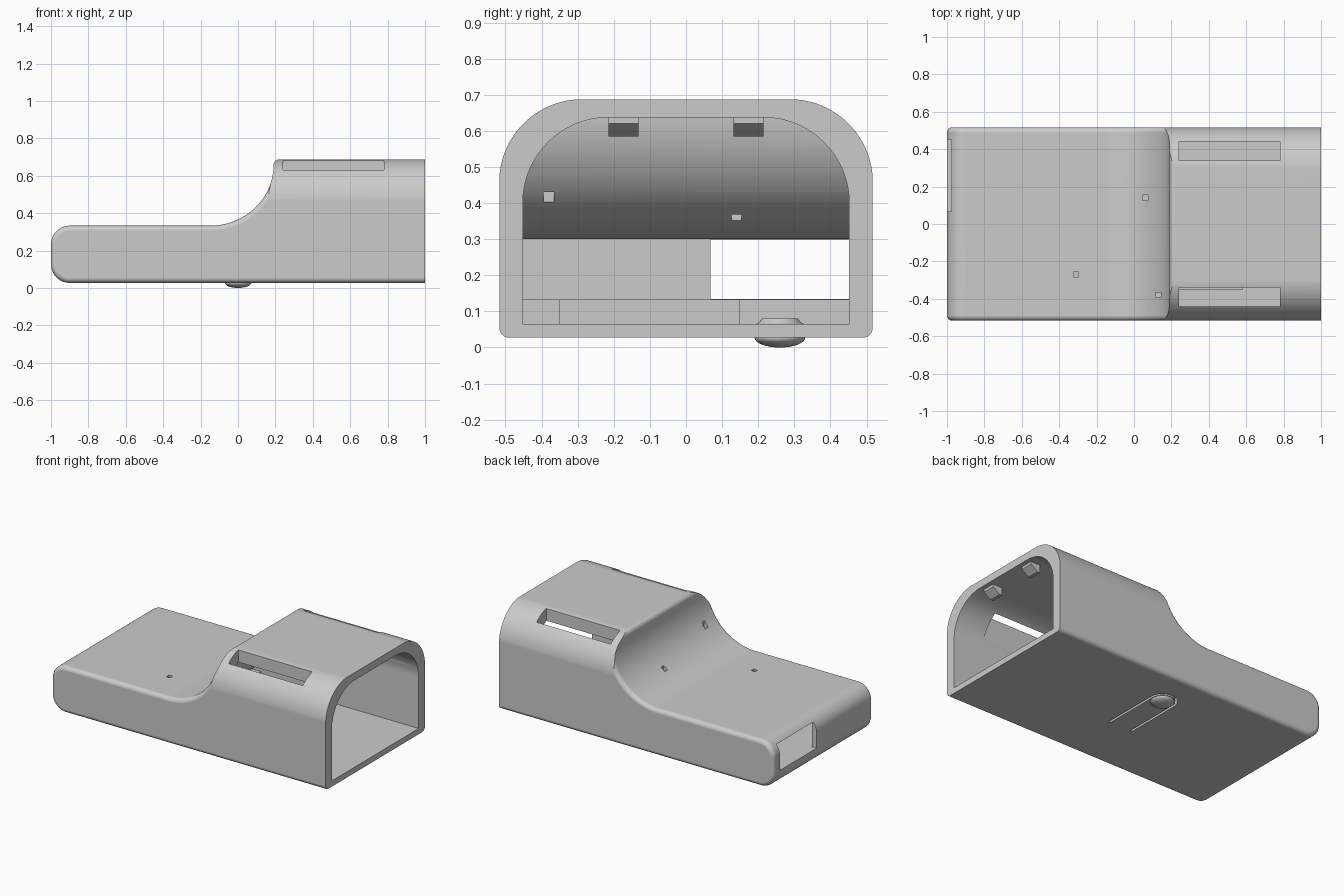
import bpy
import bmesh
from math import sin, cos, pi, radians
from mathutils import Vector

if "Cube" in bpy.data.objects:
    bpy.data.objects.remove(bpy.data.objects["Cube"], do_unlink=True)

grey = bpy.data.materials.new("plain grey")
grey.use_nodes = True
shade = (0.6, 0.6, 0.6, 1.0)
grey.diffuse_color = shade
grey.node_tree.nodes["Principled BSDF"].inputs["Base Color"].default_value = shade


def arc(cx, cy, rx, ry, start, end, steps=16):
    angles = [radians(start + (end - start) * i / steps) for i in range(steps + 1)]
    return [(cx + rx * cos(a), cy + ry * sin(a)) for a in angles]


def inset(points, amount):
    """Move a counter-clockwise outline inwards with mitred corners."""
    pts = [Vector(p) for p in points]
    result = []
    for i, p in enumerate(pts):
        before = (p - pts[i - 1]).normalized()
        after = (pts[(i + 1) % len(pts)] - p).normalized()
        n1, n2 = Vector((-before.y, before.x)), Vector((-after.y, after.x))
        result.append(p + (n1 + n2) * amount / (1 + n1.dot(n2)))
    return result


def make_object(name, bm):
    bmesh.ops.recalc_face_normals(bm, faces=bm.faces)
    mesh = bpy.data.meshes.new(name)
    bm.to_mesh(mesh)
    bm.free()
    mesh.materials.append(grey)
    obj = bpy.data.objects.new(name, mesh)
    bpy.context.collection.objects.link(obj)
    return obj


def prism(name, outline, axis, low, high, fillet=0.0):
    """Extrude an outline along an axis, with optional rounded rims."""
    place = {"x": lambda u, v, t: (t, u, v),
             "y": lambda u, v, t: (u, t, v),
             "z": lambda u, v, t: (u, v, t)}[axis]
    levels = [(low, 0), (high, 0)]
    if fillet:
        turns = [i * pi / 12 for i in range(7)]
        rim = [(fillet * (1 - sin(a)), fillet * (1 - cos(a))) for a in turns]
        levels = [(low + d, s) for s, d in reversed([(d, s) for s, d in rim])]
        levels = [(low + fillet * (1 - cos(a)), fillet * (1 - sin(a))) for a in turns]
        levels += [(high + low - t, s) for t, s in reversed(levels)]
    bm = bmesh.new()
    rings = []
    for t, shrink in levels:
        pts = inset(outline, shrink) if shrink else outline
        rings.append([bm.verts.new(place(p[0], p[1], t)) for p in pts])
    for a, b in zip(rings, rings[1:]):
        for i in range(len(a)):
            bm.faces.new((a[i - 1], a[i], b[i], b[i - 1]))
    bm.faces.new(rings[0])
    bm.faces.new(rings[-1])
    return make_object(name, bm)


def box(name, x0, x1, y0, y1, z0, z1):
    return prism(name, [(x0, y0), (x1, y0), (x1, y1), (x0, y1)], "z", z0, z1)


def combine(target, tool, operation="DIFFERENCE"):
    mod = target.modifiers.new("cut", "BOOLEAN")
    mod.operation = operation
    mod.solver = "EXACT"
    mod.object = tool
    bpy.context.view_layer.objects.active = target
    bpy.ops.object.modifier_apply(modifier=mod.name)
    bpy.data.objects.remove(tool, do_unlink=True)


def arch(name, half, top, radius, bottom, x0, x1):
    """Tunnel shape with large rounded top corners."""
    cy, cz = half - radius, top - radius
    outline = [(-half, bottom), (half, bottom)]
    outline += arc(cy, cz, radius, radius, 0, 90, 24)
    outline += arc(-cy, cz, radius, radius, 90, 180, 24)
    return prism(name, outline, "x", x0, x1)


def smooth(obj):
    bpy.ops.object.select_all(action="DESELECT")
    obj.select_set(True)
    bpy.context.view_layer.objects.active = obj
    bpy.ops.object.shade_smooth_by_angle(angle=radians(30))
    mod = obj.modifiers.new("even shading", "WEIGHTED_NORMAL")
    mod.keep_sharp = True


# Outer body: stepped side outline with a scooped front, trimmed by the arch
side = [(1.1, 0.687)]
side += arc(0.22, 0.657, 0.03, 0.03, 90, 180, 8)
side += arc(-0.15, 0.657, 0.34, 0.324, 0, -90, 32)[1:]
side += arc(-0.9, 0.233, 0.1, 0.1, 90, 180)
side += arc(-0.9, 0.127, 0.1, 0.1, 180, 270)
side += [(1.1, 0.027)]
shell = prism("shell", side, "y", -0.517, 0.517, fillet=0.028)
combine(shell, arch("outer_arch", 0.5175, 0.6875, 0.23, -0.1, -1.2, 1.0), "INTERSECT")

# Hollow interior, open at the tall end
hollow = [(1.2, 0.065), (1.2, 0.7), (0.23, 0.7)]
hollow += arc(-0.15, 0.658, 0.38, 0.358, 0, -90, 32)
hollow += [(-0.965, 0.3), (-0.965, 0.065)]
cavity = prism("cavity", hollow, "y", -0.6, 0.6)
combine(cavity, arch("inner_arch", 0.452, 0.637, 0.237, -0.1, -1.2, 1.1), "INTERSECT")
combine(shell, cavity)

# Long side slots in the roof, end window and small square holes
for s in (-1, 1):
    y0, y1 = sorted((s * 0.34, s * 0.44))
    combine(shell, box("slot", 0.24, 0.78, y0, y1, 0.4, 0.8))
combine(shell, box("window", -1.1, -0.9, 0.068, 0.451, 0.134, 0.299))
for x, y in ((0.06, 0.14), (-0.31, -0.27), (0.13, -0.38)):
    combine(shell, box("hole", x - 0.014, x + 0.014, y - 0.014, y + 0.014, 0.25, 0.8))

# U-shaped slit that frees the springy button tongue in the floor
slit = arc(0, 0.26, 0.09, 0.09, 0, 180) + [(-0.09, -0.13), (-0.075, -0.13)]
slit += arc(0, 0.26, 0.075, 0.075, 180, 0) + [(0.075, -0.13), (0.09, -0.13)]
combine(shell, prism("slit", slit, "z", -0.1, 0.1))
smooth(shell)

# Raised floor areas
box("floor_step", -0.97, -0.15, -0.46, 0.46, 0.06, 0.133)
box("floor_pad", 0.12, 0.58, -0.35, 0.15, 0.06, 0.133)

# Button: turned profile with a domed underside and a small inner lip
profile = [(0.07 * sin(a), 0.027 * (1 - cos(a))) for a in [i * pi / 16 for i in range(9)]]
profile += [(0.066, 0.065), (0.056, 0.071), (0.05, 0.08), (0, 0.08)]
bm = bmesh.new()
verts = [bm.verts.new((r, 0.26, z)) for r, z in profile]
edges = [bm.edges.new(pair) for pair in zip(verts, verts[1:])]
bmesh.ops.spin(bm, geom=verts + edges, cent=(0, 0.26, 0), axis=(0, 0, 1),
               angle=2 * pi, steps=40)
bmesh.ops.remove_doubles(bm, verts=bm.verts, dist=0.0001)
smooth(make_object("button", bm))

# Wedge catches under the roof, just inside the opening
wedge = [(0.97, 0.645), (0.9, 0.645), (0.9, 0.585), (0.92, 0.585), (0.97, 0.62)]
for label, s in (("front", -1), ("rear", 1)):
    y0, y1 = sorted((s * 0.132, s * 0.215))
    prism(label + "_catch", wedge, "y", y0, y1)
